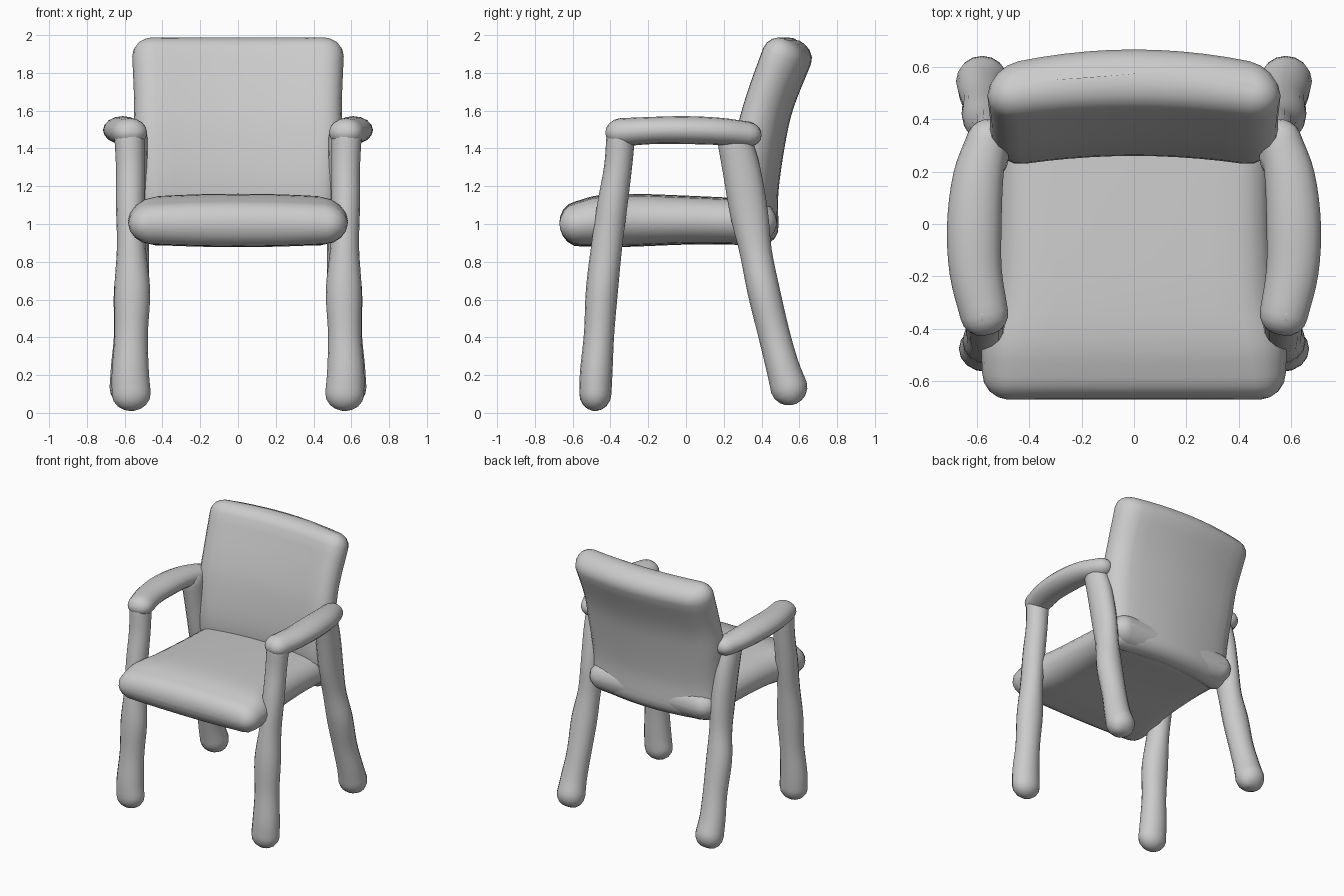
import bpy, bmesh, math
from mathutils import Vector

if "Cube" in bpy.data.objects:
    bpy.data.objects.remove(bpy.data.objects["Cube"])


def section(rx, rn, arc, flats):
    """Stadium outline: two half rounds joined by optional flats."""
    c = min(rx, rn) if flats else rx
    w = rx - c
    pts = []
    for s in (1, -1):
        for i in range(arc):
            a = -math.pi / 2 + math.pi * i / arc
            pts.append((s * (w + c * math.cos(a)), s * rn * math.sin(a)))
        for j in range(flats):
            pts.append((s * w * (1 - 2 * j / flats), s * rn))
    return pts


def smooth_path(keys, steps):
    """Catmull-Rom through (x, y, z, half width, half thickness)."""
    k = [Vector(p) for p in keys]
    k = [2 * k[0] - k[1]] + k + [2 * k[-1] - k[-2]]
    out = []
    for i in range(1, len(k) - 2):
        a, b, c, d = k[i - 1:i + 3]
        for s in range(steps):
            t = s / steps
            out.append(0.5 * (2 * b + (c - a) * t + (2 * a - 5 * b + 4 * c - d) * t * t
                              + (3 * b - a - 3 * c + d) * t ** 3))
    return out + [k[-2]]


def sweep(name, keys, cap, corner, arc=8, flats=0, bow=0.0, crown=0.0, mirror=False, steps=4):
    """Sweep a section along a path and round off both ends."""
    path = smooth_path(keys, steps)
    pos = [Vector(p[:3]) for p in path]
    tan = [(pos[min(i + 1, len(pos) - 1)] - pos[max(i - 1, 0)]).normalized()
           for i in range(len(pos))]
    rings = [(p, t, q[3], q[4]) for p, t, q in zip(pos, tan, path)]

    def end(i, sign):
        p, t, rx, rn = rings[i]
        res = []
        for deg in (22, 44, 64, 82):
            a = math.radians(deg)
            res.append((p + t * sign * cap * math.sin(a), t,
                        rx - corner * (1 - math.cos(a)), rn * math.cos(a)))
        return res

    rings = end(0, -1)[::-1] + rings + end(-1, 1)
    bm = bmesh.new()
    loops = []
    for p, t, rx, rn in rings:
        u = (Vector((1, 0, 0)) - t * t.x).normalized()
        v = t.cross(u)
        loop = []
        for x, n in section(rx, rn, arc, flats):
            f = (x / rx) ** 2
            co = p + u * x + v * n * (1 - crown * f)
            co.y -= bow * f
            loop.append(bm.verts.new(co))
        loops.append(loop)
    m = len(loops[0])
    for a, b in zip(loops, loops[1:]):
        for i in range(m):
            j = (i + 1) % m
            bm.faces.new((a[i], a[j], b[j], b[i]))
    bm.faces.new(loops[0][::-1])
    bm.faces.new(loops[-1])
    bmesh.ops.recalc_face_normals(bm, faces=bm.faces)
    mesh = bpy.data.meshes.new(name)
    bm.to_mesh(mesh)
    bm.free()
    ob = bpy.data.objects.new(name, mesh)
    bpy.context.collection.objects.link(ob)
    if mirror:
        ob.modifiers.new("Mirror", 'MIRROR')
    return ob


# Seat cushion, wider at the front lip
seat = sweep("seat", [
    (0, -0.57, 1.00, 0.58, 0.12), (0, -0.45, 1.015, 0.58, 0.138),
    (0, -0.28, 1.02, 0.54, 0.14), (0, 0.05, 1.02, 0.52, 0.128),
    (0, 0.38, 1.01, 0.52, 0.122)],
    cap=0.10, corner=0.10, flats=8, crown=0.15)

# Curved, reclined backrest
back = sweep("backrest", [
    (0, 0.39, 0.98, 0.52, 0.10), (0, 0.375, 1.18, 0.53, 0.115),
    (0, 0.41, 1.45, 0.55, 0.118), (0, 0.46, 1.65, 0.55, 0.115),
    (0, 0.55, 1.89, 0.56, 0.120)],
    cap=0.095, corner=0.10, flats=10, bow=0.06, crown=0.1)

# Front legs rising to the armrests
front = sweep("front_leg", [
    (0.565, -0.48, 0.10, 0.103, 0.085), (0.57, -0.475, 0.22, 0.098, 0.086),
    (0.565, -0.46, 0.42, 0.088, 0.080), (0.56, -0.445, 0.65, 0.095, 0.085),
    (0.565, -0.42, 0.88, 0.076, 0.082), (0.57, -0.39, 1.10, 0.076, 0.080),
    (0.57, -0.36, 1.30, 0.076, 0.074), (0.575, -0.345, 1.47, 0.080, 0.076)],
    cap=0.09, corner=0.103, mirror=True)

# Armrests bowing outward
arm = sweep("armrest", [
    (0.572, -0.345, 1.485, 0.092, 0.075), (0.605, -0.18, 1.495, 0.100, 0.072),
    (0.61, 0.0, 1.497, 0.104, 0.074), (0.595, 0.18, 1.49, 0.096, 0.072),
    (0.56, 0.32, 1.475, 0.080, 0.068)],
    cap=0.08, corner=0.08, mirror=True)

# Splayed rear legs
rear = sweep("rear_leg", [
    (0.58, 0.545, 0.135, 0.100, 0.098), (0.58, 0.51, 0.25, 0.092, 0.088),
    (0.57, 0.465, 0.42, 0.086, 0.084), (0.565, 0.41, 0.65, 0.092, 0.086),
    (0.55, 0.37, 0.85, 0.078, 0.085), (0.545, 0.335, 1.05, 0.076, 0.100),
    (0.55, 0.295, 1.28, 0.076, 0.100), (0.555, 0.255, 1.45, 0.076, 0.090)],
    cap=0.095, corner=0.076, mirror=True)

bpy.ops.object.select_all(action='DESELECT')
for ob in (seat, back, front, arm, rear):
    ob.select_set(True)
bpy.context.view_layer.objects.active = seat
bpy.ops.object.shade_smooth_by_angle(angle=math.radians(40))
